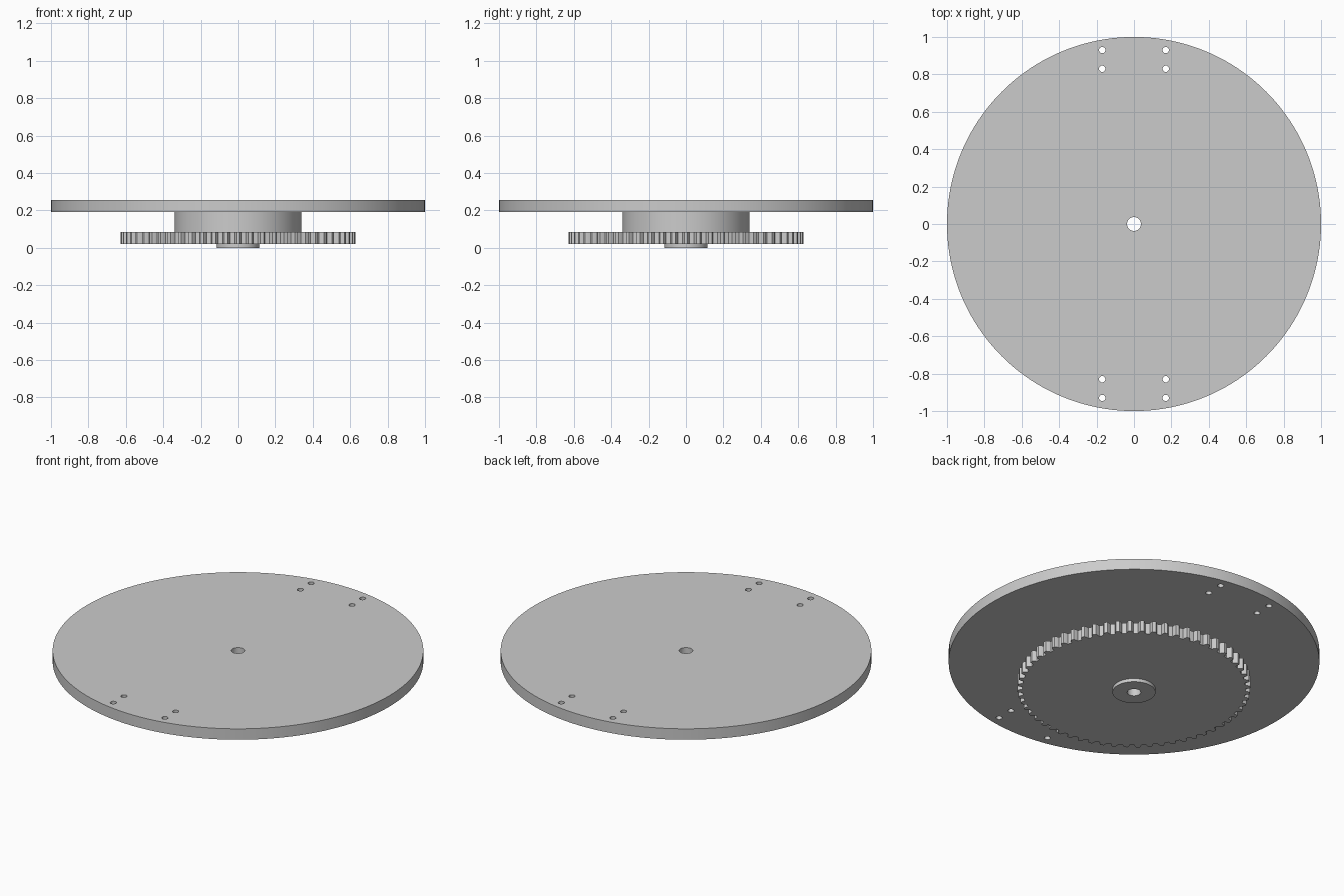
import bpy
from math import cos, sin, pi, tau, radians

cube = bpy.data.objects.get("Cube")
if cube:
    bpy.data.objects.remove(cube, do_unlink=True)

grey = bpy.data.materials.new("light grey")
grey.use_nodes = True
colour = (0.6, 0.6, 0.6, 1)
grey.diffuse_color = colour
grey.node_tree.nodes["Principled BSDF"].inputs["Base Color"].default_value = colour

BORE = 0.037


def circle(radius, sides, x=0, y=0):
    return [(x + radius * cos(tau * i / sides), y + radius * sin(tau * i / sides))
            for i in range(sides)]


def gear_outline(teeth, root, tip):
    # Each tooth: wide foot, slightly curved flank, narrow tip
    pitch = tau / teeth
    mid = (root + tip) / 2
    flank = [(-0.31, root), (-0.25, mid), (-0.14, tip),
             (0.14, tip), (0.25, mid), (0.31, root)]
    return [(r * cos((i + f) * pitch), r * sin((i + f) * pitch))
            for i in range(teeth) for f, r in flank]


def extruded(name, loops, bottom, top):
    # Filled outline with holes, extruded between two heights
    curve = bpy.data.curves.new(name, "CURVE")
    curve.dimensions = "2D"
    curve.fill_mode = "BOTH"
    curve.extrude = (top - bottom) / 2
    for loop in loops:
        spline = curve.splines.new("POLY")
        spline.points.add(len(loop) - 1)
        for point, (x, y) in zip(spline.points, loop):
            point.co = (x, y, 0, 1)
        spline.use_cyclic_u = True
    obj = bpy.data.objects.new(name, curve)
    bpy.context.collection.objects.link(obj)
    obj.location.z = (top + bottom) / 2
    bpy.ops.object.select_all(action="DESELECT")
    obj.select_set(True)
    bpy.context.view_layer.objects.active = obj
    bpy.ops.object.convert(target="MESH")
    obj = bpy.context.object
    # Weld caps to walls and make all faces point outwards
    bpy.ops.object.mode_set(mode="EDIT")
    bpy.ops.mesh.select_all(action="SELECT")
    bpy.ops.mesh.remove_doubles(threshold=0.0001)
    bpy.ops.mesh.normals_make_consistent(inside=False)
    bpy.ops.object.mode_set(mode="OBJECT")
    obj.data.materials.clear()
    obj.data.materials.append(grey)
    bpy.ops.object.shade_smooth_by_angle(angle=radians(25))
    return obj


bore = circle(BORE, 32)

# Turntable plate with two pairs of bolt holes at each end
bolt_holes = [circle(0.017, 20, x, sy * y)
              for x in (-0.17, 0.17) for sy in (-1, 1) for y in (0.83, 0.93)]
extruded("turntable_plate", [circle(1, 160), bore] + bolt_holes, 0.19, 0.255)

# Hub, toothed ring and lower boss share the central bore
extruded("hub", [circle(0.34, 96), bore], 0.085, 0.19)
extruded("gear", [gear_outline(60, 0.602, 0.628), bore], 0.02, 0.085)
extruded("lower_boss", [circle(0.116, 64), bore], 0, 0.02)
